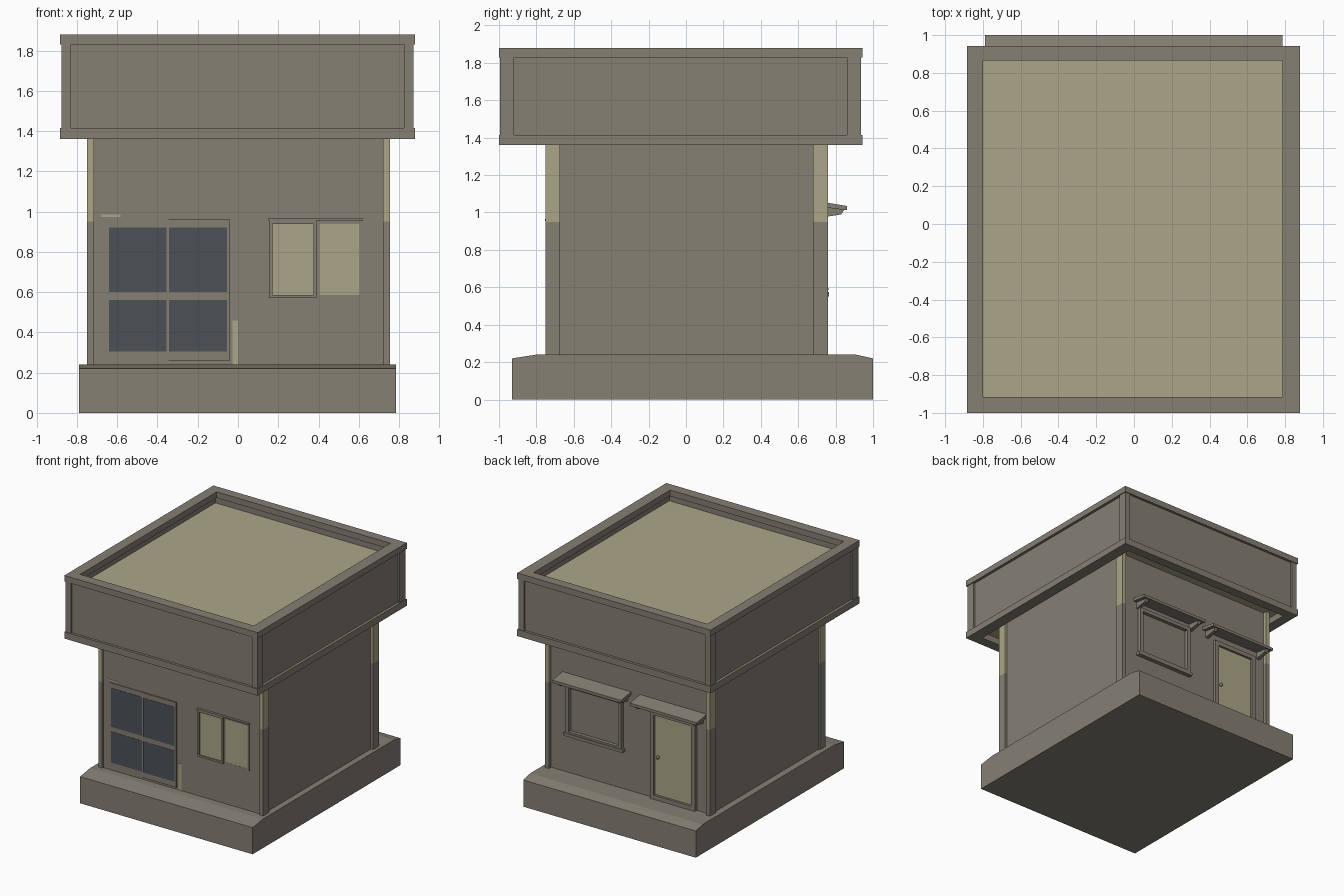
import bpy, bmesh

if "Cube" in bpy.data.objects:
    bpy.data.objects.remove(bpy.data.objects["Cube"])


def material(name, rgb):
    m = bpy.data.materials.new(name)
    m.diffuse_color = (*rgb, 1)
    m.use_nodes = True
    m.node_tree.nodes["Principled BSDF"].inputs["Base Color"].default_value = m.diffuse_color
    return m


GREY = material("weathered_grey", (0.235, 0.215, 0.175))
TAN = material("pale_tan", (0.41, 0.38, 0.25))
GLASS = material("dark_glass", (0.072, 0.080, 0.093))


def finish(bm, name, mat):
    bmesh.ops.recalc_face_normals(bm, faces=bm.faces)
    mesh = bpy.data.meshes.new(name)
    bm.to_mesh(mesh)
    bm.free()
    mesh.materials.append(mat)
    ob = bpy.data.objects.new(name, mesh)
    bpy.context.collection.objects.link(ob)
    return ob


def box(name, x, y, z, mat=GREY):
    bm = bmesh.new()
    bmesh.ops.create_cube(bm, size=1)
    for v in bm.verts:
        v.co = [lo + (c + 0.5) * (hi - lo) for c, (lo, hi) in zip(v.co, (x, y, z))]
    return finish(bm, name, mat)


def extrude_x(name, profile, x0, x1, mat=GREY):
    bm = bmesh.new()
    face = bm.faces.new([bm.verts.new((x0, y, z)) for y, z in profile])
    geo = bmesh.ops.extrude_face_region(bm, geom=[face])["geom"]
    bmesh.ops.translate(bm, vec=(x1 - x0, 0, 0),
                        verts=[g for g in geo if isinstance(g, bmesh.types.BMVert)])
    return finish(bm, name, mat)


def ring(name, outer, inner, z0, z1, mat=GREY):
    # rectangular ring: outer and inner are (x0, x1, y0, y1)
    bm = bmesh.new()
    loops = []
    for (x0, x1, y0, y1), z in ((outer, z0), (outer, z1), (inner, z1), (inner, z0)):
        loops.append([bm.verts.new((x, y, z)) for x, y in
                      ((x0, y0), (x1, y0), (x1, y1), (x0, y1))])
    for a, b in zip(loops, loops[1:] + loops[:1]):
        for i in range(4):
            j = (i + 1) % 4
            bm.faces.new((a[i], a[j], b[j], b[i]))
    return finish(bm, name, mat)


def frame(name, x, y, z, w):
    # four bars around an opening
    box(name + "_left", (x[0], x[0] + w), y, z)
    box(name + "_right", (x[1] - w, x[1]), y, z)
    box(name + "_bottom", (x[0] + w, x[1] - w), y, (z[0], z[0] + w))
    box(name + "_top", (x[0] + w, x[1] - w), y, (z[1] - w, z[1]))


# Plinth with sloped front and back edges
extrude_x("plinth", [(-0.93, 0), (1.0, 0), (1.0, 0.22), (0.91, 0.24),
                     (-0.80, 0.24), (-0.93, 0.22)], -0.79, 0.785)

# Walls and two-tone corner pillars
box("walls", (-0.735, 0.735), (-0.735, 0.73), (0.23, 1.43))
for x in ((-0.75, -0.715), (0.72, 0.755)):
    for y in ((-0.75, -0.675), (0.68, 0.76)):
        box("pillar_lower", x, y, (0.23, 0.95))
        box("pillar_upper", x, y, (0.95, 1.43), TAN)

# Parapet: rims, recessed panels, corner posts
rim_out, rim_in = (-0.885, 0.88, -1.0, 0.943), (-0.80, 0.785, -0.915, 0.865)
ring("parapet_lower_rim", rim_out, rim_in, 1.36, 1.415)
ring("parapet_upper_rim", rim_out, rim_in, 1.83, 1.88)
ring("parapet_panels", (-0.862, 0.857, -0.98, 0.922),
     (-0.825, 0.81, -0.94, 0.885), 1.415, 1.83)
for x in ((-0.877, -0.83), (0.825, 0.872)):
    for y in ((-0.994, -0.92), (0.86, 0.936)):
        box("parapet_post", x, y, (1.415, 1.83))

# Roof deck and the ceiling under the overhang
box("roof_deck", (-0.83, 0.815), (-0.945, 0.89), (1.74, 1.775), TAN)
box("soffit", (-0.83, 0.815), (-0.945, 0.89), (1.415, 1.435), TAN)

# Front sliding doors, two panes each
for side, x, gx, y in (("left", (-0.655, -0.345), (-0.64, -0.355), -0.741),
                       ("right", (-0.345, -0.04), (-0.343, -0.055), -0.748)):
    box("sliding_door_" + side, x, (y, -0.73), (0.26, 0.96))
    for z in ((0.305, 0.56), (0.60, 0.92)):
        box("door_glass_" + side, gx, (y - 0.002, y + 0.002), z, GLASS)

# Front window: two sashes and a thin ledge
for side, x, y in (("left", (0.155, 0.39), -0.75), ("right", (0.39, 0.62), -0.742)):
    frame("front_sash_" + side, x, (y, -0.73), (0.57, 0.955), 0.016)
    box("front_pane_" + side, (x[0] + 0.014, x[1] - 0.01), (-0.741, -0.733),
        (0.584, 0.94), TAN)
box("front_window_ledge", (0.148, 0.622), (-0.755, -0.73), (0.955, 0.965))

# Worn paint patches beside and above the doors
box("worn_patch_low", (-0.028, 0.0), (-0.738, -0.733), (0.24, 0.46), TAN)
box("worn_patch_high", (-0.68, -0.585), (-0.738, -0.733), (0.973, 0.985), TAN)

# Back window
frame("back_window_frame", (0.06, 0.57), (0.72, 0.76), (0.56, 0.98), 0.03)
box("back_window_sill", (0.045, 0.585), (0.72, 0.765), (0.55, 0.575))

# Back door with frame, panel and knob
frame("back_door_frame", (-0.61, -0.20), (0.72, 0.757), (0.24, 0.97), 0.035)
box("back_door_panel", (-0.58, -0.23), (0.72, 0.738), (0.26, 0.94), TAN)
bm = bmesh.new()
bmesh.ops.create_uvsphere(bm, u_segments=10, v_segments=6, radius=0.014)
bmesh.ops.translate(bm, verts=bm.verts, vec=(-0.265, 0.748, 0.59))
finish(bm, "door_knob", GREY)

# Sloped awnings with brackets over the back window and door
for part, x0, x1 in (("window", -0.01, 0.617), ("door", -0.70, -0.09)):
    extrude_x(part + "_awning", [(0.72, 1.058), (0.86, 1.035), (0.86, 1.012),
                                 (0.72, 1.03)], x0, x1)
    for bx in (x0 + 0.03, x1 - 0.06):
        extrude_x(part + "_awning_bracket", [(0.72, 1.03), (0.845, 1.014),
                  (0.83, 0.99), (0.72, 0.972)], bx, bx + 0.03)
